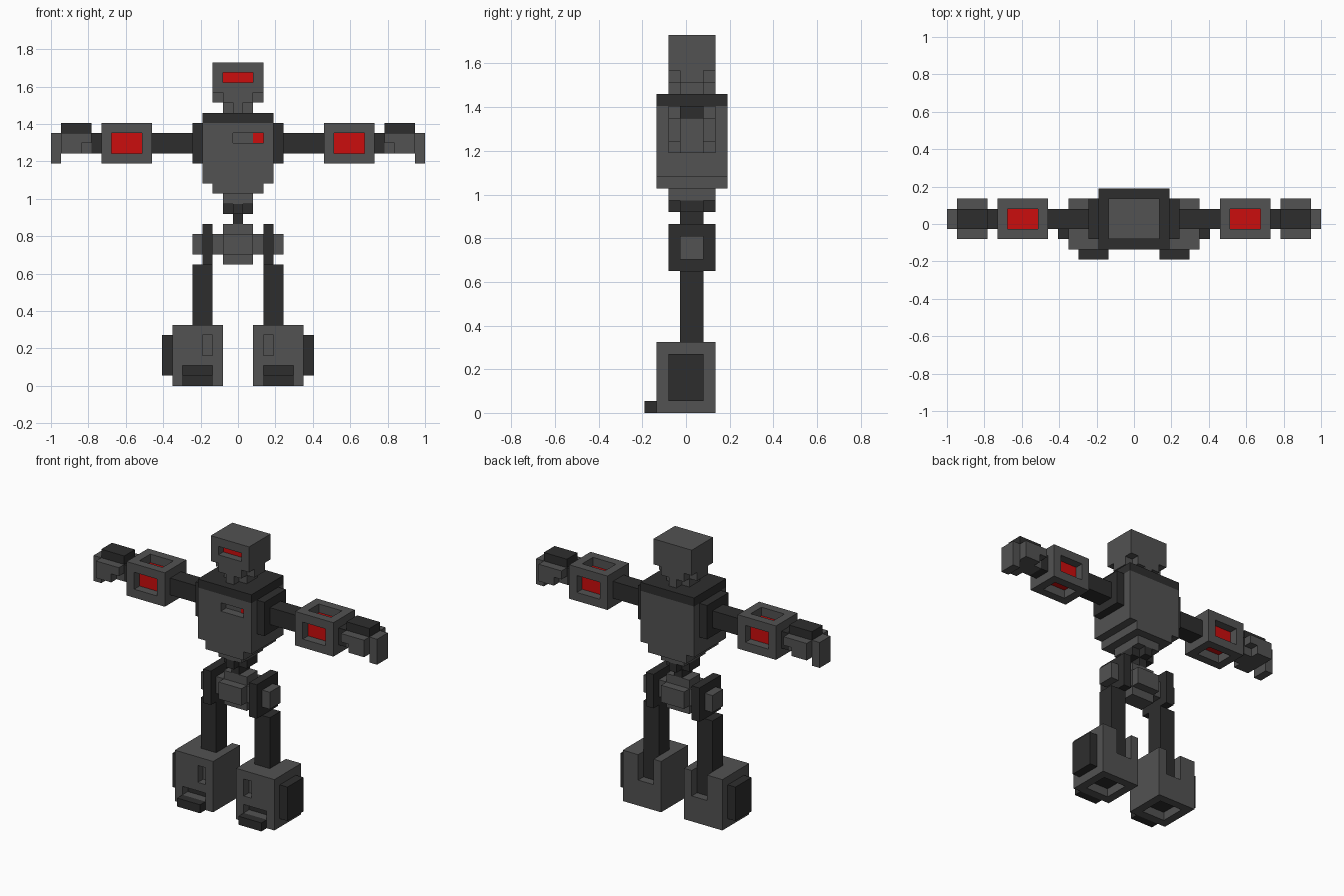
import bpy, bmesh
from mathutils import Vector

if "Cube" in bpy.data.objects:
    bpy.data.objects.remove(bpy.data.objects["Cube"])

U = 2 / 37  # one block of the model


def material(name, rgb):
    m = bpy.data.materials.new(name)
    m.diffuse_color = (*rgb, 1)
    m.use_nodes = True
    m.node_tree.nodes["Principled BSDF"].inputs["Base Color"].default_value = m.diffuse_color
    return m


GREY = material("mid grey", (0.085, 0.085, 0.085))
DARK = material("dark grey", (0.027, 0.027, 0.027))
RED = material("red", (0.60, 0.004, 0.004))


def blocks(name, mat, boxes, cuts=(), mirror=False):
    """Boxes given as (x0, x1, y0, y1, z0, z1) in blocks, with optional cut-outs."""
    bm = bmesh.new()
    for b in boxes:
        lo, hi = Vector(b[0::2]) * U, Vector(b[1::2]) * U
        made = bmesh.ops.create_cube(bm, size=1)["verts"]
        for v in made:
            v.co = Vector([(lo[i] + hi[i]) / 2 + v.co[i] * (hi[i] - lo[i]) for i in range(3)])
    me = bpy.data.meshes.new(name)
    bm.to_mesh(me)
    bm.free()
    ob = bpy.data.objects.new(name, me)
    bpy.context.collection.objects.link(ob)
    if mat:
        me.materials.append(mat)
    for i, c in enumerate(cuts):
        cutter = blocks(f"{name}_cutter_{i + 1}", mat, [c])
        cutter.hide_render = True
        cutter.display_type = 'WIRE'
        mod = ob.modifiers.new("cut", 'BOOLEAN')
        mod.operation = 'DIFFERENCE'
        mod.solver = 'EXACT'
        mod.object = cutter
    if mirror:
        mod = ob.modifiers.new("mirror", 'MIRROR')
        mod.use_mirror_merge = False
    return ob


def cross(a, b, z0, z1):
    """Plus-shaped layer: half width a in the middle, b at front and back."""
    return [(-a, a, -.5, 1.5, z0, z1),
            (-b, b, -1.5, -.5, z0, z1),
            (-b, b, 1.5, 2.5, z0, z1)]


# Head, jaw and neck
blocks("head", GREY, [(-2.5, 2.5, -1.5, 2.5, 29, 32)], [(-1.5, 1.5, -2, -.5, 30, 31)])
blocks("eye_visor", RED, [(-1.5, 1.5, -.6, -.5, 30, 31)])
blocks("jaw", GREY, cross(2.5, 1.5, 28, 29))
blocks("neck", GREY, cross(1.5, .5, 27, 28))

# Torso
blocks("shoulder_plate", DARK, [(-3.5, 3.5, -2.5, 3.5, 26, 27)])
blocks("chest", GREY, [(-3.5, 3.5, -2.5, 3.5, 20, 26)], [(-.5, 2.5, -3, -1.5, 24, 25)])
blocks("chest_light", RED, [(1.5, 2.5, -1.6, -1.5, 24, 25)])
blocks("belly", GREY, [(-2.5, 2.5, -2.5, 3.5, 19, 20), (-1.5, 1.5, -1.5, 2.5, 18, 19)])
blocks("waist", DARK, cross(1.5, .5, 17, 18) + [(-.5, .5, -.5, 1.5, 16, 17)])

# Arms
blocks("shoulder", DARK, [(3.5, 4.5, -1.5, 2.5, 22, 26)], mirror=True)
blocks("upper_arm", DARK, [(4.5, 8.5, -.5, 1.5, 23, 25)], mirror=True)
blocks("forearm", GREY, [(8.5, 13.5, -1.5, 2.5, 22, 26)],
       [(9.5, 12.5, -2, 3, 23, 25), (9.5, 12.5, -.5, 1.5, 21.5, 26.5)], mirror=True)
blocks("forearm_core", RED, [(9.5, 12.5, -.5, 1.5, 23, 25)], mirror=True)
blocks("wrist", DARK, [(13.5, 14.5, -.5, 1.5, 23, 25)], mirror=True)
hand = [(14.5, 17.5, -.5, 1.5, 23, 25)]
for y in (-1.5, 1.5):
    hand += [(15.5, 17.5, y, y + 1, 23, 25), (14.5, 15.5, y, y + 1, 24, 25)]
blocks("hand", GREY, hand, mirror=True)
blocks("knuckle_plate", DARK, [(14.5, 17.5, -.5, 1.5, 25, 26)], mirror=True)
blocks("fingers", GREY, [(17.5, 18.5, -.5, 1.5, 22, 25)], mirror=True)

# Hips
blocks("pelvis", GREY, [(-1.5, 1.5, -.5, 1.5, 12, 16),
                        (-1.5, 1.5, -1.5, -.5, 13, 15),
                        (-1.5, 1.5, 1.5, 2.5, 13, 15)])
blocks("hip_axle", GREY, [(1.5, 2.5, -.5, 1.5, 13, 15), (3.5, 4.5, -.5, 1.5, 13, 15)], mirror=True)
blocks("hip_disc", DARK, [(2.5, 3.5, -1.5, 2.5, 12, 16)], mirror=True)

# Legs and boots
blocks("leg", DARK, [(2.5, 4.5, -.5, 1.5, 3, 12)], mirror=True)
blocks("boot", GREY, [(1.5, 6.5, -2.5, 2.5, 0, 6)],
       [(2.5, 4.5, -.5, 3, 3, 6.5),       # heel slot around the leg
        (2.5, 3.5, -3, -1.5, 3, 5),       # front notch
        (2.5, 5.5, -3, -1.5, 1, 2),       # toe slot
        (2.5, 5.5, -1.5, 1.5, -.5, 2)],   # sole hole
       mirror=True)
blocks("boot_core", DARK, [(2.5, 5.5, -1.5, 1.5, 1, 2)], mirror=True)
blocks("toe", DARK, [(2.5, 5.5, -3.5, -2.5, 0, 1)], mirror=True)
blocks("boot_side_plate", DARK, [(6.5, 7.5, -1.5, 1.5, 1, 5)], mirror=True)
